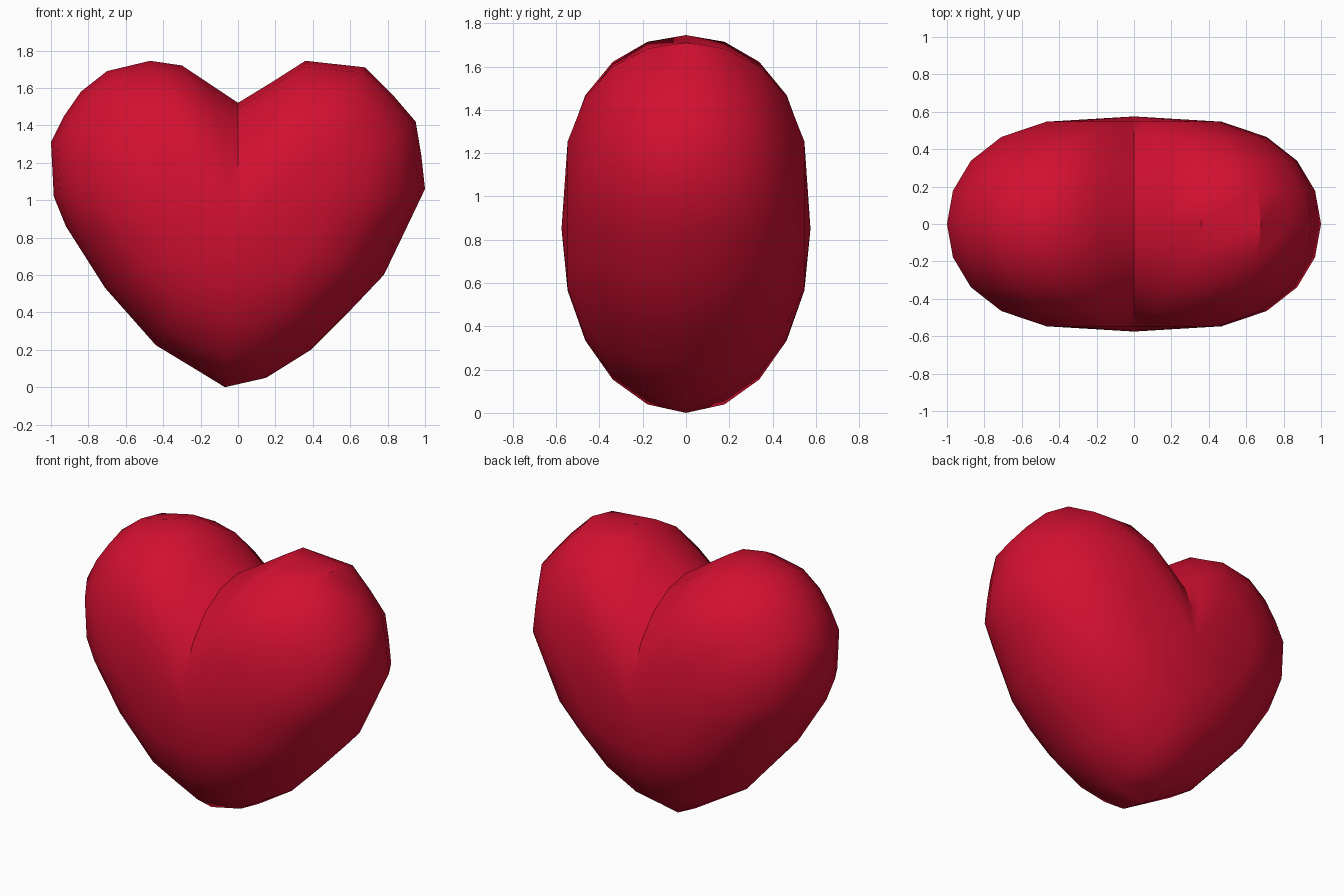
import bpy, bmesh
from math import sin, cos, pi, radians

cube = bpy.data.objects.get("Cube")
if cube:
    bpy.data.objects.remove(cube, do_unlink=True)

# Single red colour
red = bpy.data.materials.new("heart red")
red.use_nodes = True
red.diffuse_color = (0.65, 0.005, 0.03, 1)
bsdf = next(n for n in red.node_tree.nodes if n.type == 'BSDF_PRINCIPLED')
bsdf.inputs["Base Color"].default_value = red.diffuse_color

# Front outline (x, z), starting at the cleft and running over the left lobe
OUTLINE = [(0, 1.52), (0.18, 1.63), (0.36, 1.745), (0.68, 1.71), (0.83, 1.56),
           (0.95, 1.42), (0.98, 1.24), (1.0, 1.06), (0.90, 0.85), (0.78, 0.6),
           (0.59, 0.4), (0.39, 0.2), (0.15, 0.05), (-0.07, 0.0), (-0.25, 0.11),
           (-0.44, 0.225), (-0.71, 0.53), (-0.92, 0.86), (-0.985, 1.02),
           (-1.0, 1.31), (-0.93, 1.45), (-0.84, 1.58), (-0.7, 1.69),
           (-0.47, 1.745), (-0.3, 1.72), (-0.15, 1.62)]
CENTRE_Z, HALF_DEPTH, STEPS = 0.85, 0.575, 10

# Rings shrink from the outline to a pole at the front and back;
# the sides bulge more squarely than the cleft and the tip.
bm = bmesh.new()
rings = []
for k in range(1, STEPS):
    t = pi * k / STEPS
    ring = []
    for x, z in OUTLINE:
        power = 2 + 1.1 * min(1, abs(x) / 0.6)
        s = sin(t) ** (2 / power)
        ring.append(bm.verts.new((x * s, -HALF_DEPTH * cos(t),
                                  CENTRE_Z + (z - CENTRE_Z) * s)))
    rings.append(ring)

n = len(OUTLINE)
for a, b in zip(rings, rings[1:]):
    for i in range(n):
        j = (i + 1) % n
        bm.faces.new((a[i], a[j], b[j], b[i]))
for ring, side in ((rings[0], -1), (rings[-1], 1)):
    pole = bm.verts.new((0, side * HALF_DEPTH, CENTRE_Z))
    for i in range(n):
        bm.faces.new((pole, ring[i], ring[(i + 1) % n]))
bmesh.ops.recalc_face_normals(bm, faces=bm.faces)

mesh = bpy.data.meshes.new("heart")
bm.to_mesh(mesh)
bm.free()
mesh.materials.append(red)
heart = bpy.data.objects.new("heart", mesh)
bpy.context.collection.objects.link(heart)

# Smooth skin with a sharp cleft
bpy.ops.object.select_all(action='DESELECT')
heart.select_set(True)
bpy.context.view_layer.objects.active = heart
bpy.ops.object.shade_smooth_by_angle(angle=radians(38))
